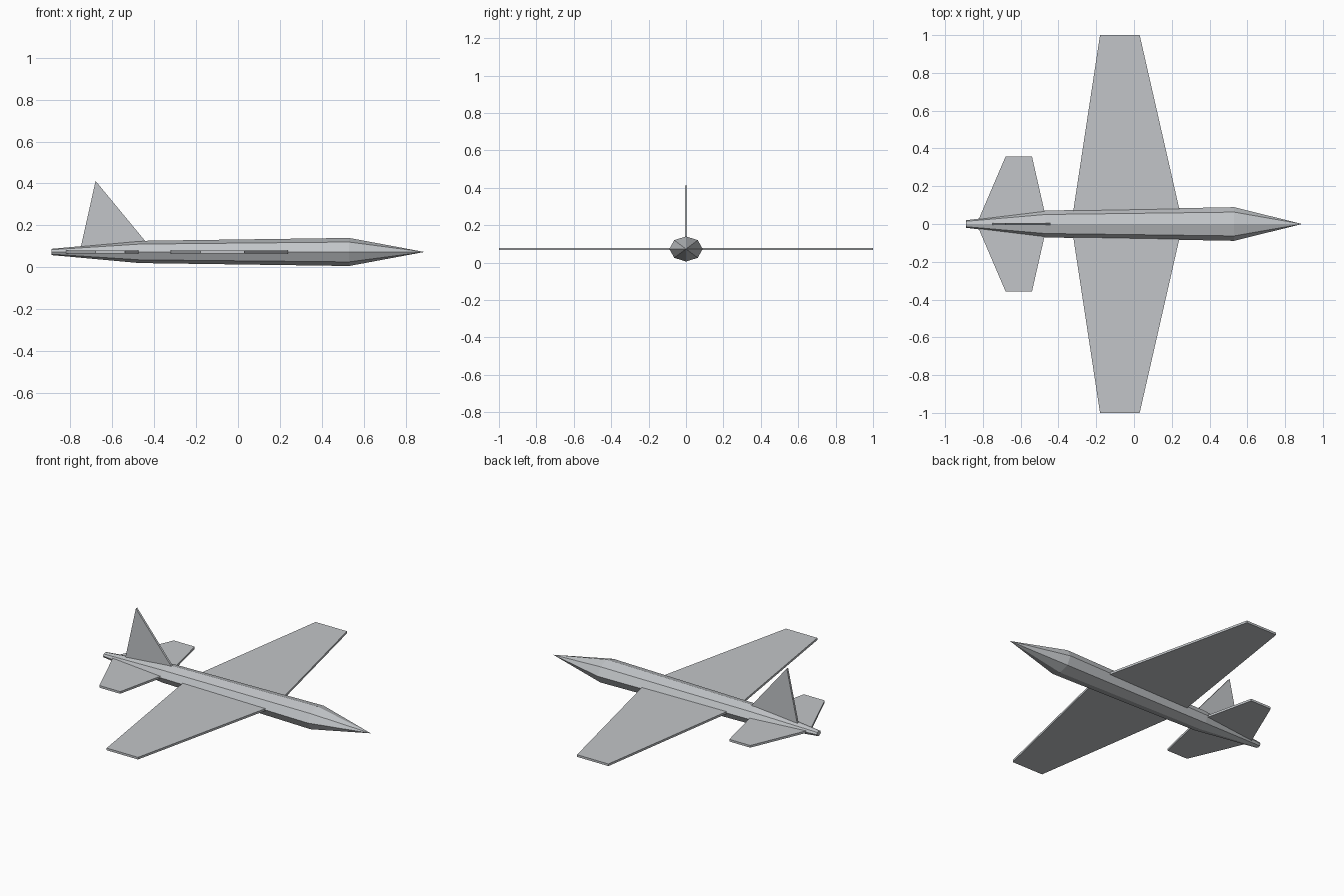
import bpy
import bmesh
import math

if "Cube" in bpy.data.objects:
    bpy.data.objects.remove(bpy.data.objects["Cube"])

ZC = 0.073      # height of the fuselage axis
THICK = 0.013   # thickness of wing, tailplane and fin

grey = bpy.data.materials.new("light_grey")
grey.diffuse_color = (0.54, 0.56, 0.58, 1)
grey.use_nodes = True
grey.node_tree.nodes["Principled BSDF"].inputs["Base Color"].default_value = grey.diffuse_color


def finish(name, bm):
    bmesh.ops.recalc_face_normals(bm, faces=bm.faces)
    mesh = bpy.data.meshes.new(name)
    bm.to_mesh(mesh)
    bm.free()
    mesh.materials.append(grey)
    obj = bpy.data.objects.new(name, mesh)
    bpy.context.collection.objects.link(obj)


def plate(name, outline, offset):
    """Flat plate: outline points extruded by the offset vector, centred."""
    bm = bmesh.new()
    verts = [bm.verts.new([c - o / 2 for c, o in zip(p, offset)]) for p in outline]
    face = bm.faces.new(verts)
    new = bmesh.ops.extrude_face_region(bm, geom=[face])["geom"]
    bmesh.ops.translate(bm, vec=offset,
                        verts=[v for v in new if isinstance(v, bmesh.types.BMVert)])
    finish(name, bm)


def lifting_surface(name, root, tip, span):
    """Symmetric tapered surface; root and tip are (rear x, front x)."""
    outline = [(root[0], 0, ZC), (tip[0], span, ZC), (tip[1], span, ZC),
               (root[1], 0, ZC), (tip[1], -span, ZC), (tip[0], -span, ZC)]
    plate(name, outline, (0, 0, THICK))


# Fuselage: eight-sided rings from tail to shoulder, closed by a pointed nose
bm = bmesh.new()
rings = []
for x, ry, rz in [(-0.89, 0.02, 0.015), (-0.47, 0.071, 0.053), (0.53, 0.089, 0.067)]:
    rings.append([bm.verts.new((x, ry * math.cos(i * math.pi / 4),
                                ZC + rz * math.sin(i * math.pi / 4)))
                  for i in range(8)])
nose = bm.verts.new((0.89, 0, ZC))
bm.faces.new(rings[0])
for i in range(8):
    j = (i + 1) % 8
    for a, b in zip(rings, rings[1:]):
        bm.faces.new((a[i], a[j], b[j], b[i]))
    bm.faces.new((rings[-1][i], rings[-1][j], nose))
finish("fuselage", bm)

# Main wing and tailplane
lifting_surface("main_wing", (-0.332, 0.258), (-0.18, 0.03), 1.0)
lifting_surface("tailplane", (-0.833, -0.459), (-0.68, -0.54), 0.357)

# Vertical tail fin, rooted inside the fuselage
plate("tail_fin", [(-0.753, 0, 0.085), (-0.41, 0, 0.085), (-0.68, 0, 0.412)],
      (0, THICK, 0))
